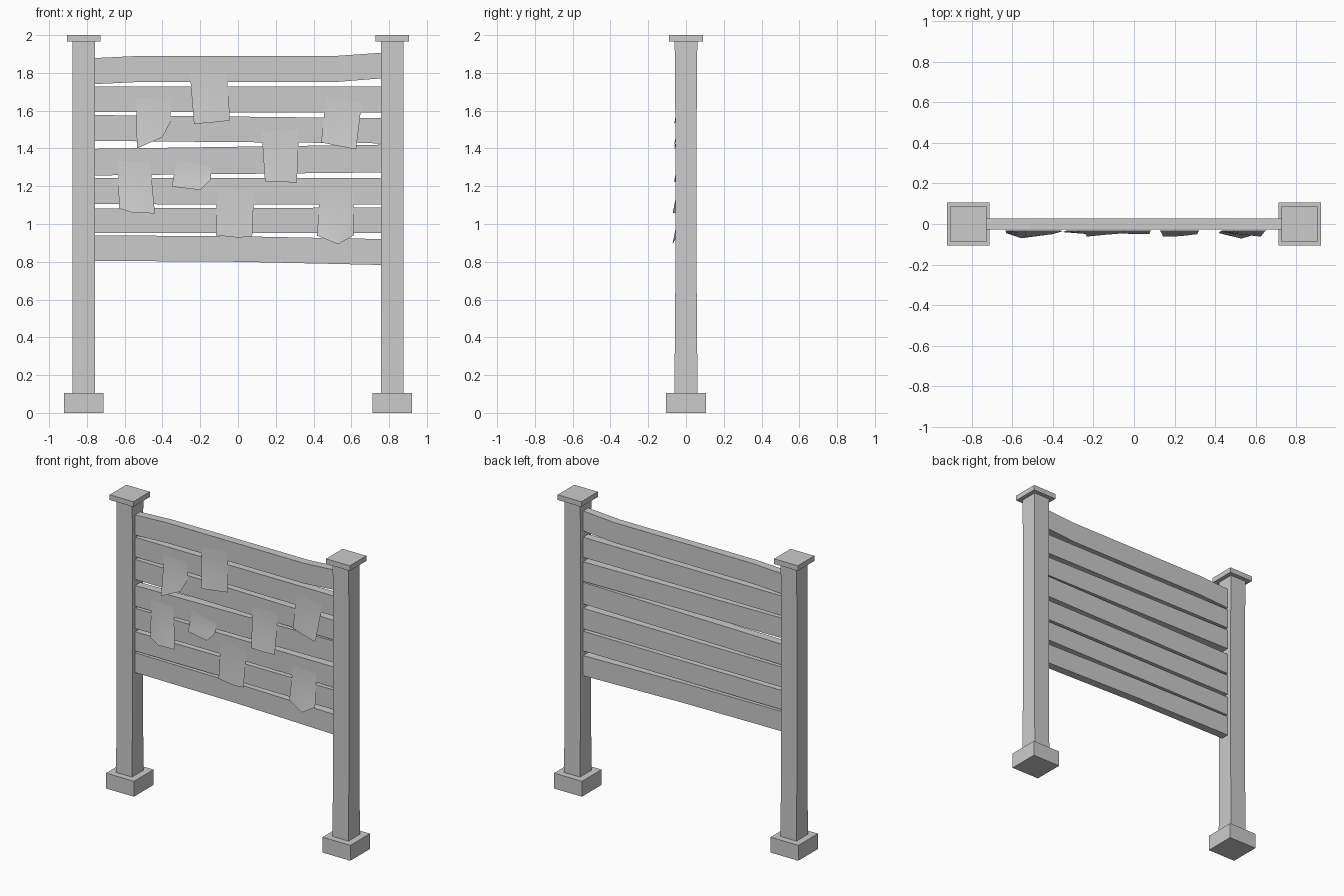
import bpy

def make_mesh(name, verts, faces):
    me = bpy.data.meshes.new(name)
    me.from_pydata(verts, [], faces)
    me.update()
    ob = bpy.data.objects.new(name, me)
    bpy.context.collection.objects.link(ob)
    return ob

def loft(name, rings):
    """Skin a list of four-cornered rings and close both ends."""
    verts = [p for r in rings for p in r]
    n = len(rings)
    faces = [(0, 3, 2, 1), tuple(4 * (n - 1) + k for k in range(4))]
    for i in range(n - 1):
        for k in range(4):
            a, b = 4 * i + k, 4 * i + (k + 1) % 4
            faces.append((a, b, b + 4, a + 4))
    return make_mesh(name, verts, faces)

def column(name, cx, sections):
    """Square column from (z, half width x, half width y) sections."""
    return loft(name, [[(cx - hx, -hy, z), (cx + hx, -hy, z), (cx + hx, hy, z), (cx - hx, hy, z)]
                       for z, hx, hy in sections])

# Posts with foot blocks and caps
for side, s in (("left", -1), ("right", 1)):
    cx = s * 0.816
    column(side + "_foot", cx, [(0, .105, .105), (.105, .105, .105)])
    column(side + "_post", cx, [(.09, .06, .062), (.55, .06, .057), (1.5, .06, .056), (1.97, .06, .06)])
    column(side + "_cap", cx, [(1.965, .089, .089), (2.0, .089, .089)])

# Planks: (x, bottom, top) stations
E = 0.77
planks = [
    [(-E, 1.74, 1.878), (-.52, 1.752, 1.89), (.52, 1.752, 1.89), (E, 1.772, 1.907)],
    [(-E, 1.593, 1.727), (E, 1.59, 1.727)],
    [(-E, 1.44, 1.577), (E, 1.427, 1.56)],
    [(-E, 1.257, 1.398), (E, 1.273, 1.42)],
    [(-E, 1.105, 1.243), (E, 1.103, 1.243)],
    [(-E, .952, 1.083), (E, .952, 1.087)],
    [(-E, .805, .94), (0, .8, .935), (E, .783, .92)],
]
for i, st in enumerate(planks):
    loft(f"plank_{i + 1}", [[(x, -.028, b), (x, .028, b), (x, .028, t), (x, -.028, t)]
                            for x, b, t in st])

# Paper notices: two top corners, three bottom points (x, z), three bottom depths
papers = [
    ((-.54, 1.67), (-.36, 1.66), (-.535, 1.40), (-.40, 1.46), (-.355, 1.545), (.066, .05, .036)),
    ((-.255, 1.80), (-.06, 1.81), (-.233, 1.53), (-.14, 1.537), (-.042, 1.548), (.062, .053, .045)),
    ((.465, 1.67), (.655, 1.64), (.44, 1.432), (.53, 1.413), (.625, 1.395), (.04, .052, .062)),
    ((.125, 1.49), (.322, 1.50), (.143, 1.225), (.23, 1.222), (.312, 1.22), (.062, .06, .05)),
    ((-.635, 1.335), (-.465, 1.325), (-.63, 1.082), (-.555, 1.06), (-.44, 1.056), (.045, .07, .055)),
    ((-.325, 1.345), (-.14, 1.30), (-.35, 1.198), (-.2, 1.18), (-.145, 1.235), (.04, .052, .045)),
    ((-.11, 1.20), (.085, 1.175), (-.117, .94), (0, .928), (.075, .934), (.042, .05, .05)),
    ((.435, 1.17), (.612, 1.165), (.418, .938), (.53, .893), (.613, .94), (.045, .072, .045)),
]
ROWS = 5
for i, (tl, tr, bl, bm, br, depth) in enumerate(papers):
    f = (bm[0] - bl[0]) / (br[0] - bl[0])
    tm = tuple(a + (b - a) * f for a, b in zip(tl, tr))
    verts = []
    for r in range(ROWS):
        t = r / (ROWS - 1)
        for (x0, z0), (x1, z1), d in zip((tl, tm, tr), (bl, bm, br), depth):
            verts.append((x0 + (x1 - x0) * t, -.031 - (d - .031) * t ** 1.5, z0 + (z1 - z0) * t))
    faces = []
    for r in range(ROWS - 1):
        for c in range(2):
            a = r * 3 + c
            faces.append((a, a + 3, a + 4, a + 1))
    ob = make_mesh(f"paper_notice_{i + 1}", verts, faces)
    for p in ob.data.polygons:
        p.use_smooth = True
